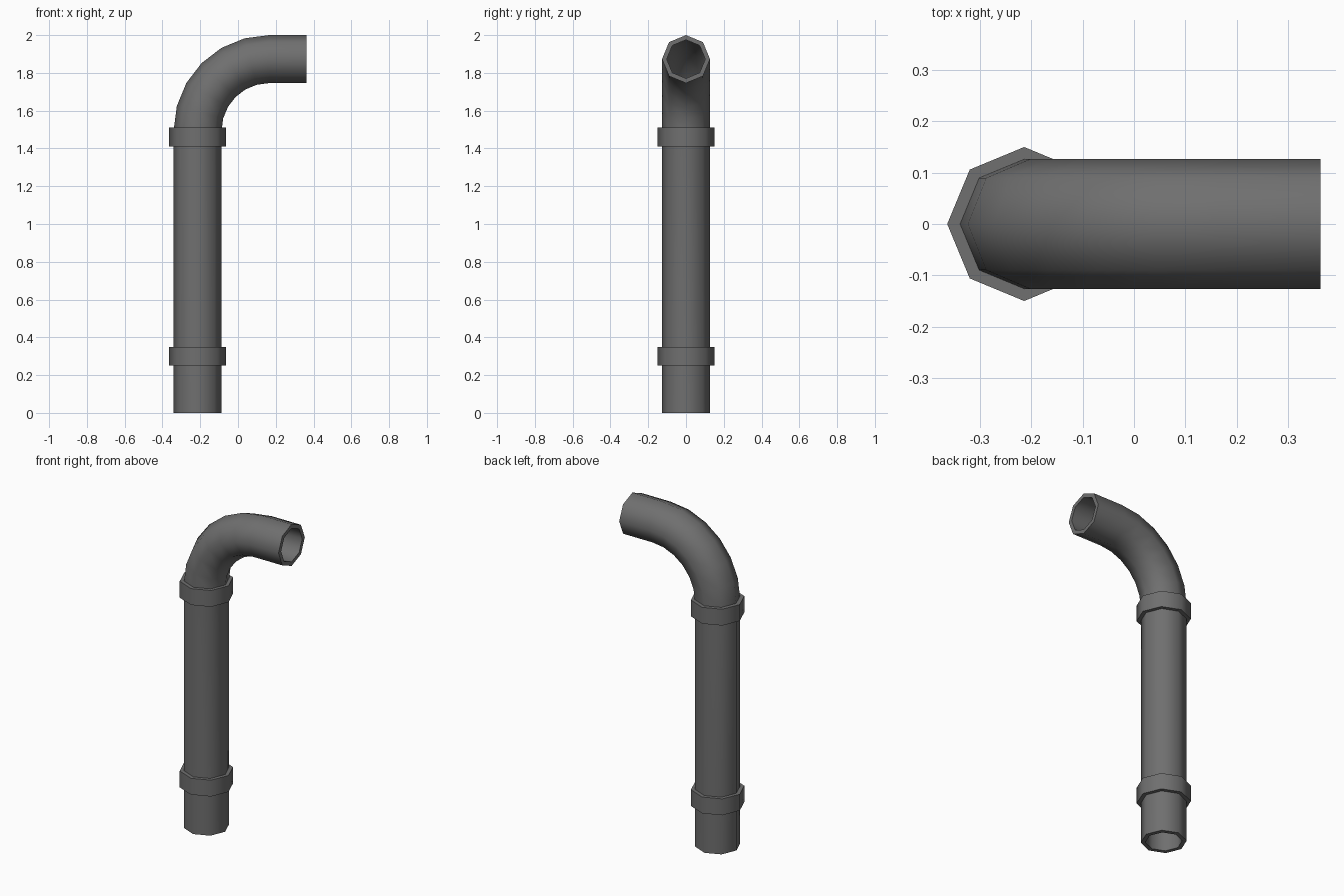
import bpy
import bmesh
from math import cos, sin, pi, radians
from mathutils import Vector

cube = bpy.data.objects.get("Cube")
if cube:
    bpy.data.objects.remove(cube)

SIDES = 8
AXIS_X = -0.214
PIPE_R, BORE_R, COLLAR_R = 0.127, 0.102, 0.15
BEND_R, BEND_STEPS = 0.379, 6
BEND_Z = 2 - PIPE_R - BEND_R
OUTLET_X = 0.363

metal = bpy.data.materials.new("dark_grey_metal")
metal.use_nodes = True
grey = (0.16, 0.16, 0.16, 1)
metal.diffuse_color = grey
metal.node_tree.nodes["Principled BSDF"].inputs["Base Color"].default_value = grey


def tube(name, stations, outer, inner):
    """Hollow octagonal tube through (x, z, turn) stations in the xz plane."""
    bm = bmesh.new()

    def ring(x, z, turn, radius):
        across = Vector((-cos(turn), 0, sin(turn)))
        verts = []
        for i in range(SIDES):
            a = 2 * pi * i / SIDES
            offset = across * cos(a) + Vector((0, sin(a), 0))
            verts.append(bm.verts.new(Vector((x, 0, z)) + offset * radius))
        return verts

    # Up the outside, back down the bore, then close at the first rim
    rings = [ring(*s, outer) for s in stations]
    rings += [ring(*s, inner) for s in reversed(stations)]
    for a, b in zip(rings, rings[1:] + rings[:1]):
        for i in range(SIDES):
            j = (i + 1) % SIDES
            bm.faces.new((a[i], a[j], b[j], b[i]))
    bmesh.ops.recalc_face_normals(bm, faces=bm.faces)
    mesh = bpy.data.meshes.new(name)
    bm.to_mesh(mesh)
    bm.free()
    mesh.materials.append(metal)
    obj = bpy.data.objects.new(name, mesh)
    bpy.context.collection.objects.link(obj)
    bpy.ops.object.select_all(action="DESELECT")
    obj.select_set(True)
    bpy.context.view_layer.objects.active = obj
    bpy.ops.object.shade_smooth_by_angle(angle=radians(50))
    return obj


# Upright pipe, quarter bend and short horizontal outlet
path = [(AXIS_X, 0, 0)]
for k in range(BEND_STEPS + 1):
    turn = pi / 2 * k / BEND_STEPS
    path.append((AXIS_X + BEND_R * (1 - cos(turn)), BEND_Z + BEND_R * sin(turn), turn))
path.append((OUTLET_X, BEND_Z + BEND_R, pi / 2))
tube("bent_pipe", path, PIPE_R, BORE_R)

# Collars clamped around the upright
for name, base in (("lower_collar", 0.25), ("upper_collar", 1.41)):
    tube(name, [(AXIS_X, base, 0), (AXIS_X, base + 0.1, 0)], COLLAR_R, PIPE_R - 0.005)
